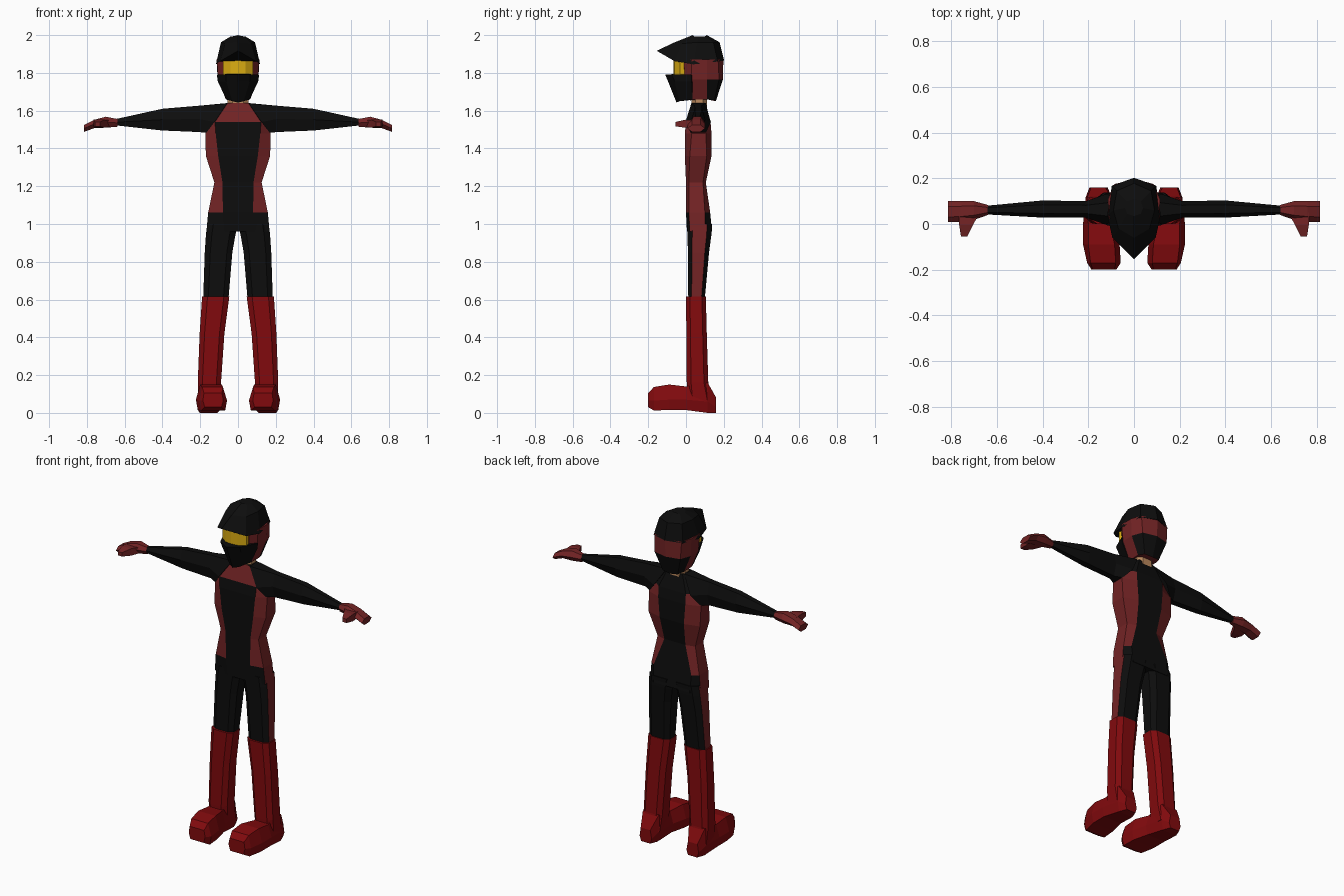
import bpy, bmesh
from mathutils import Vector


def material(name, rgb):
    m = bpy.data.materials.new(name)
    m.diffuse_color = (*rgb, 1)
    return m


BLACK, MAROON, RED, YELLOW, SKIN = range(5)
MATS = [material("black", (0.004, 0.004, 0.004)),
        material("maroon", (0.17, 0.017, 0.018)),
        material("boot red", (0.22, 0.003, 0.004)),
        material("lens yellow", (0.72, 0.42, 0.006)),
        material("skin", (0.5, 0.25, 0.11))]


def loft(name, rings, color):
    """Skin rings of points; color is an index or a rule(ring, side)."""
    rule = color if callable(color) else (lambda i, j: color)
    bm = bmesh.new()
    vs = [[bm.verts.new(p) for p in r] for r in rings]
    n = len(rings[0])
    for i in range(len(rings) - 1):
        for j in range(n):
            k = (j + 1) % n
            f = bm.faces.new((vs[i][j], vs[i][k], vs[i + 1][k], vs[i + 1][j]))
            f.material_index = rule(i, j)
    for i, r in ((0, vs[0]), (len(rings) - 2, vs[-1])):
        bm.faces.new(r).material_index = rule(i, 0)
    bmesh.ops.recalc_face_normals(bm, faces=bm.faces)
    me = bpy.data.meshes.new(name)
    bm.to_mesh(me)
    bm.free()
    for m in MATS:
        me.materials.append(m)
    ob = bpy.data.objects.new(name, me)
    bpy.context.collection.objects.link(ob)
    return ob


def pair(name, rings, color):
    """Left and right copies of a lofted part."""
    for side, s in (("right", 1), ("left", -1)):
        loft(f"{side}_{name}", [[(s * x, y, z) for x, y, z in r] for r in rings], color)


def sym(half):
    """Complete a ring given front to back on the +x side."""
    return half + [(-x, y, z) for x, y, z in reversed(half) if x > 1e-6]


# Torso: z, front x, side x, back x, front y, side front y, side back y, back y
torso = [(0.96, .07, .167, .12, .005, .02, .10, .138),
         (1.06, .08, .158, .125, 0, .015, .10, .128),
         (1.22, .082, .125, .07, 0, .015, .09, .105),
         (1.36, .105, .17, .08, -.006, .02, .11, .135),
         (1.48, .118, .173, .09, -.006, .03, .105, .135),
         (1.54, .122, .13, .09, 0, .02, .10, .13),
         (1.64, .055, .058, .05, .03, .04, .09, .105)]


def torso_color(i, j):
    if j == 7:                      # front panel, maroon collar on top
        return MAROON if i == 5 else BLACK
    if i == 0:                      # hip keeps only the side stripe
        return MAROON if j in (1, 5) else BLACK
    return BLACK if j == 3 or i == 5 else MAROON


loft("torso", [sym([(a, yf, z), (b, ysf, z), (b, ysb, z), (c, yb, z)])
               for z, a, b, c, yf, ysf, ysb, yb in torso], torso_color)


# Legs and boot shafts: z, inner x, outer x, front y, back y
def leg_ring(z, xi, xo, yf, yb):
    d = (xo - xi) * 0.2
    m = (yb - yf) * 0.2
    return [(xi + d, yf, z), (xo - d, yf, z), (xo, yf + m, z), (xo, yb - m, z),
            (xo - d, yb, z), (xi + d, yb, z), (xi, yb - m, z), (xi, yf + m, z)]


pair("leg", [leg_ring(*r) for r in ((1.0, .0, .163, .008, .138), (.94, .014, .17, .008, .134),
                                    (.85, .03, .176, .01, .122), (.61, .05, .184, .012, .10))],
     lambda i, j: MAROON if j == 2 else BLACK)
pair("boot_shaft", [leg_ring(*r) for r in ((.615, .046, .19, .0, .105), (.42, .072, .203, .002, .11),
                                           (.16, .09, .213, .004, .118), (.06, .095, .213, .01, .14))], RED)

# Feet: y, inner x, outer x, top inner x, top outer x, bottom z, middle z, top z
feet = [(.16, .115, .195, .125, .188, 0, .03, .08),
        (.115, .098, .212, .10, .205, 0, .06, .16),
        (0, .085, .223, .105, .2, .015, .07, .14),
        (-.09, .063, .223, .085, .2, .015, .07, .15),
        (-.17, .058, .205, .08, .19, .013, .065, .137),
        (-.2, .078, .186, .085, .18, .03, .065, .105)]
pair("foot", [[(i + .01, y, zb), (o - .01, y, zb), (o, y, zm), (to, y, zt), (ti, y, zt), (i, y, zm)]
              for y, i, o, ti, to, zb, zm, zt in feet], RED)


# Arms: slanted shoulder ring, then x, front y, back y, bottom z, top z
def arm_ring(x, yf, yb, zb, zt):
    d, zm = (yb - yf) * 0.25, (zb + zt) / 2
    return [(x, yf + d, zb), (x, yf, zm), (x, yf + d, zt),
            (x, yb - d, zt), (x, yb, zm), (x, yb - d, zb)]


shoulder = [(.168, .025, 1.483), (.124, -.003, 1.54), (.058, .028, 1.638),
            (.058, .10, 1.64), (.12, .132, 1.54), (.168, .105, 1.483)]
pair("arm", [shoulder] + [arm_ring(*r) for r in ((.21, .028, .1, 1.487, 1.626),
                                                 (.40, .028, .103, 1.495, 1.61),
                                                 (.645, .042, .08, 1.522, 1.556))], BLACK)

# Hands with thumbs
pair("hand", [arm_ring(*r) for r in ((.638, .04, .083, 1.515, 1.556), (.70, .018, .1, 1.51, 1.568),
                                     (.76, .01, .1, 1.508, 1.552), (.815, .008, .1, 1.488, 1.524))], MAROON)
pair("thumb", [[(a, y, zb), (b, y, zb), (b, y, zt), (a, y, zt)]
               for y, a, b, zb, zt in ((.05, .675, .765, 1.515, 1.55), (-.005, .705, .765, 1.51, 1.552),
                                       (-.055, .73, .757, 1.517, 1.54))], MAROON)

# Neck
loft("neck", [sym([(.03, .03, z), (.055, .05, z), (.055, .09, z), (.03, .11, z)]) for z in (1.6, 1.7)], SKIN)

# Helmet core: maroon band and cheek straps, dark nape
core = [[(0, .02, 1.655), (.04, .025, 1.655), (.062, .035, 1.66), (.064, .11, 1.66),
         (.05, .15, 1.655), (0, .158, 1.65)],
        [(0, -.02, 1.765), (.078, -.005, 1.765), (.105, .03, 1.765), (.108, .11, 1.765),
         (.085, .175, 1.765), (0, .195, 1.765)],
        [(0, -.03, 1.87), (.08, -.012, 1.87), (.112, .03, 1.87), (.113, .11, 1.87),
         (.09, .17, 1.87), (0, .198, 1.87)]]
loft("helmet_band", [sym(r) for r in core],
     lambda i, j: BLACK if i == 0 and 3 <= j <= 6 else MAROON)

# Helmet shell with pointed peak
shell = [[(0, -.155, 1.917), (.095, -.06, 1.862), (.117, .04, 1.845), (.097, .168, 1.86), (0, .202, 1.865)],
         [(0, -.06, 1.962), (.068, -.02, 1.955), (.09, .06, 1.962), (.075, .145, 1.962), (0, .178, 1.962)],
         [(0, .035, 2.0), (.03, .045, 1.993), (.04, .07, 1.992), (.03, .1, 1.993), (0, .11, 2.0)]]
loft("helmet_shell", [sym(r) for r in shell], BLACK)

# Chin guard
chin = [[(0, -.05, 1.643), (.03, -.035, 1.65), (.062, .035, 1.66), (.03, .06, 1.66)],
        [(0, -.095, 1.755), (.062, -.06, 1.755), (.107, .03, 1.755), (.05, .06, 1.755)],
        [(0, -.11, 1.79), (.065, -.075, 1.793), (.112, .03, 1.79), (.05, .06, 1.79)]]
loft("chin_guard", [sym(r) for r in chin], BLACK)

# Goggle lens
loft("goggle_lens", [sym([(0, -.066, z), (.04, -.061, z), (.08, -.032, z), (.07, .02, z)])
                     for z in (1.785, 1.868)], YELLOW)
